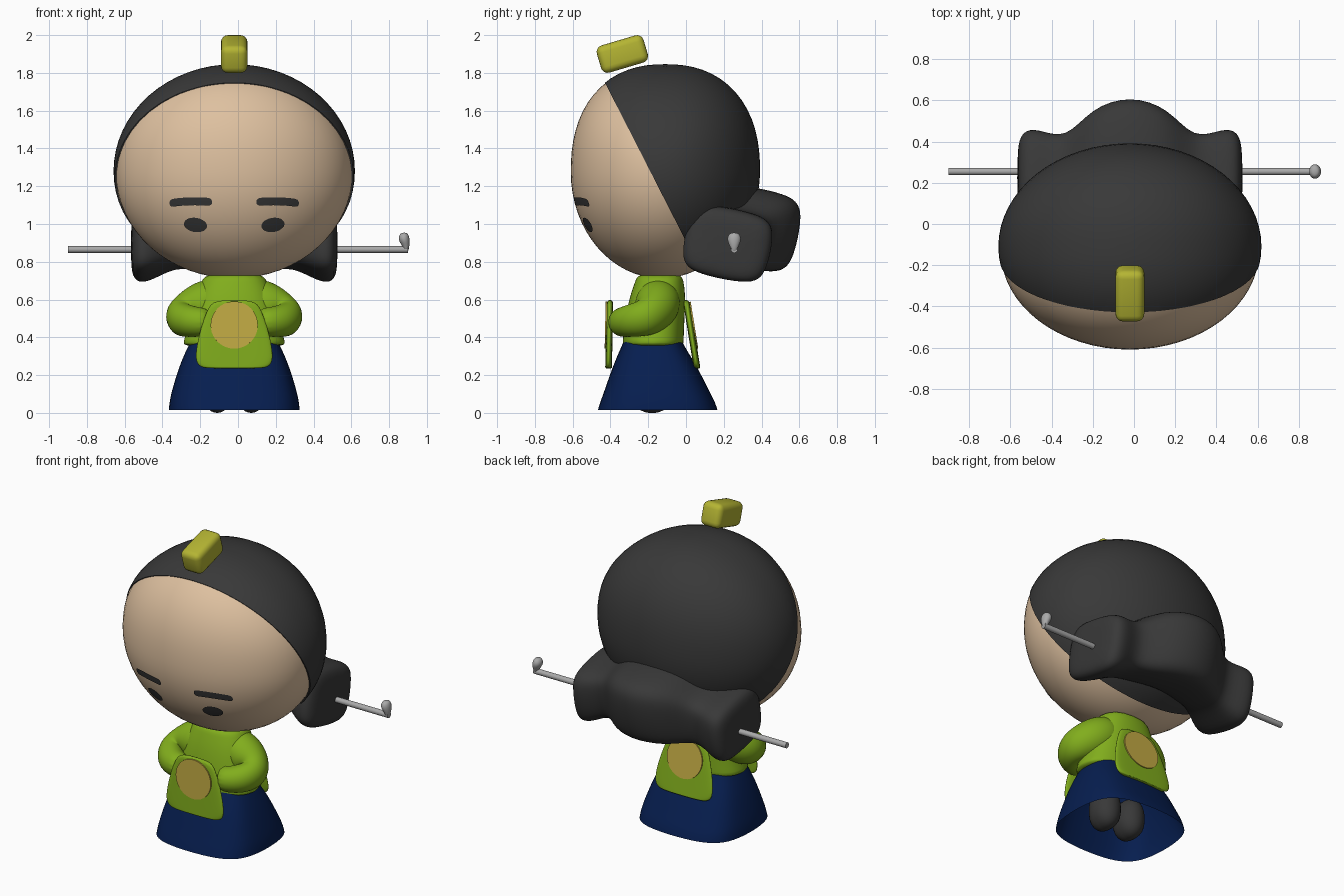
import bpy, bmesh, math
from mathutils import Vector, Matrix

cube = bpy.data.objects.get("Cube")
if cube:
    bpy.data.objects.remove(cube, do_unlink=True)

CX = -0.02                     # body axis
HEAD_C = Vector((CX, -0.13, 1.274))
HEAD_R = Vector((0.628, 0.48, 0.562))


def material(name, rgb):
    m = bpy.data.materials.new(name)
    m.use_nodes = True
    m.diffuse_color = (*rgb, 1)
    m.node_tree.nodes["Principled BSDF"].inputs["Base Color"].default_value = (*rgb, 1)
    return m


skin = material("skin", (0.73, 0.53, 0.35))
dark = material("charcoal", (0.04, 0.04, 0.04))
green = material("leaf green", (0.22, 0.42, 0.012))
blue = material("navy", (0.002, 0.013, 0.08))
gold = material("gold", (0.55, 0.41, 0.058))
olive = material("yellow ornament", (0.46, 0.46, 0.033))
steel = material("steel", (0.40, 0.40, 0.40))


def finish(name, bm, mat, subsurf=0, angle=60):
    bmesh.ops.recalc_face_normals(bm, faces=bm.faces)
    mesh = bpy.data.meshes.new(name)
    bm.to_mesh(mesh)
    bm.free()
    mesh.materials.append(mat)
    ob = bpy.data.objects.new(name, mesh)
    bpy.context.collection.objects.link(ob)
    if subsurf:
        mod = ob.modifiers.new("smooth", 'SUBSURF')
        mod.levels = mod.render_levels = subsurf
    bpy.ops.object.select_all(action='DESELECT')
    ob.select_set(True)
    bpy.context.view_layer.objects.active = ob
    if subsurf:
        bpy.ops.object.shade_smooth()
    else:
        bpy.ops.object.shade_smooth_by_angle(angle=math.radians(angle))
    return ob


def spow(v, e):
    return math.copysign(abs(v) ** e, v)


def loft(name, rings, mat, p=2.0, caps=True, n=16):
    """Skin superellipse rings, each given as (centre, u axis, v axis)."""
    bm = bmesh.new()
    rows = []
    for c, u, v in rings:
        c, u, v = Vector(c), Vector(u), Vector(v)
        angles = [2 * math.pi * i / n for i in range(n)]
        rows.append([bm.verts.new(c + u * spow(math.cos(a), 2 / p)
                                  + v * spow(math.sin(a), 2 / p)) for a in angles])
    for a, b in zip(rows, rows[1:]):
        for i in range(n):
            j = (i + 1) % n
            bm.faces.new((a[i], a[j], b[j], b[i]))
    if caps:
        bm.faces.new(rows[0])
        bm.faces.new(rows[-1])
    return finish(name, bm, mat, 2)


def blob(center, radii, q_top=2.0, q_low=2.0, seg=64):
    """Ellipsoid whose side profile may be squarer above or below its middle."""
    bm = bmesh.new()
    bmesh.ops.create_uvsphere(bm, u_segments=seg, v_segments=seg // 2, radius=1)
    for v in bm.verts:
        x, y, z = v.co
        q = q_top if z > 0 else q_low
        side = (abs(y) ** q + abs(z) ** q) ** (1 / q)
        r = 1 / math.hypot(x, side)
        v.co = Vector([c + s * k * r for c, s, k in zip(center, radii, v.co)])
    return bm


# Head, and hair shell cut along a slanted hairline
finish("head", blob(HEAD_C, HEAD_R, q_top=2.3), skin)
bm = blob((CX, -0.11, 1.28), (0.639, 0.502, 0.566), q_top=2.3)
cut = bmesh.ops.bisect_plane(bm, geom=bm.verts[:] + bm.edges[:] + bm.faces[:],
                             plane_co=(0, -0.2, 1.3), plane_no=(0, -0.89, -0.455),
                             clear_outer=True)
rim = [e for e in cut["geom_cut"] if isinstance(e, bmesh.types.BMEdge)]
bmesh.ops.edgeloop_fill(bm, edges=rim)
finish("hair", bm, dark, angle=40)


# Brows and eyes as thin patches that follow the face
def face_patch(name, x, z, w, h, k, arch, tilt, cols=16, rows=4):
    bm = bmesh.new()
    grid = []
    for i in range(cols + 1):
        s = -math.cos(math.pi * i / cols)
        line = []
        for j in range(rows + 1):
            t = 2 * j / rows - 1
            px = x + w * s
            pz = z + h * t * max(1 - abs(s) ** k, 0) ** 0.5 - arch * s * s + tilt * s
            a = (px - HEAD_C.x) / HEAD_R.x
            b = (pz - HEAD_C.z) / HEAD_R.z
            y = HEAD_C.y - HEAD_R.y * math.sqrt(1 - a * a - b * b) - 0.007
            line.append(bm.verts.new((px, y, pz)))
        grid.append(line)
    for a, b in zip(grid, grid[1:]):
        for j in range(rows):
            bm.faces.new((a[j], b[j], b[j + 1], a[j + 1]))
    bmesh.ops.remove_doubles(bm, verts=bm.verts, dist=0.0001)
    finish(name, bm, dark)


for label, s in (("left", 1), ("right", -1)):
    face_patch(label + "_brow", CX + s * 0.23, 1.12, 0.113, 0.021, 14, 0.007, -s * 0.003)
    face_patch(label + "_eye", CX + s * 0.205, 0.995, 0.061, 0.038, 2, 0, s * 0.006)

# Rolled bun behind the head: wide middle, pinched, flared ends
half = [(0.548, 0.225, 0.885, 0.14, 0.12), (0.525, 0.22, 0.89, 0.232, 0.19),
        (0.45, 0.22, 0.895, 0.245, 0.195), (0.31, 0.245, 0.93, 0.16, 0.15),
        (0.19, 0.335, 0.97, 0.225, 0.215)]
bun = [(s * x, y, z, ry, rz) for s, part in ((-1, half), (1, half[::-1])) for x, y, z, ry, rz in part]
bun.insert(len(half), (0, 0.39, 0.975, 0.233, 0.22))
loft("hair_bun", [((CX + x, y, z), (0, ry * 0.97, -ry * 0.2), (0, rz * 0.2, rz * 0.97))
                  for x, y, z, ry, rz in bun], dark, p=3.6)

# Hairpin with an upturned knob
PIN = Vector((0, 0.255, 0.865))
bm = bmesh.new()
bmesh.ops.create_cone(bm, cap_ends=True, segments=16, radius1=0.018, radius2=0.018, depth=1.8,
                      matrix=Matrix.Translation(PIN) @ Matrix.Rotation(math.pi / 2, 4, 'Y'))
finish("hairpin", bm, steel)
loft("hairpin_knob", [(PIN + Vector((x, 0, z)), (r * 0.8, 0, 0), (0, r, 0))
                      for x, z, r in ((0.89, -0.018, 0.012), (0.89, 0.015, 0.022), (0.88, 0.045, 0.037),
                                      (0.878, 0.07, 0.036), (0.88, 0.09, 0.02))], steel)

# Slanted block ornament on top of the hair
bm = bmesh.new()
bmesh.ops.create_cube(bm, size=1, matrix=Matrix.Translation((CX, -0.337, 1.9))
                      @ Matrix.Rotation(math.radians(16.5), 4, 'X')
                      @ Matrix.Diagonal((0.14, 0.258, 0.15, 1)))
bmesh.ops.bevel(bm, geom=bm.edges[:], offset=0.036, segments=4, profile=0.5, affect='EDGES')
finish("top_ornament", bm, olive, angle=50)


# Jacket and skirt from stacked horizontal rings: z, y, x radius, y radius
def stack(name, rows, mat, **kw):
    return loft(name, [((CX, y, z), (rx, 0, 0), (0, ry, 0)) for z, y, rx, ry in rows], mat, **kw)


stack("jacket", [(0.35, -0.175, 0.28, 0.165), (0.37, -0.175, 0.275, 0.165), (0.5, -0.165, 0.24, 0.16),
                 (0.62, -0.15, 0.215, 0.15), (0.70, -0.14, 0.175, 0.13), (0.74, -0.14, 0.15, 0.115)],
      green, p=2.4)
stack("skirt", [(0.385, -0.175, 0.23, 0.155), (0.35, -0.175, 0.25, 0.17), (0.25, -0.165, 0.295, 0.225),
                (0.12, -0.155, 0.335, 0.28), (0.06, -0.15, 0.348, 0.308), (0.015, -0.15, 0.352, 0.322)],
      blue, p=3.1, caps=False)

# Sleeves folded forward, rings perpendicular to the arm path
arm = [((0.06, -0.14, 0.62), 0.10), ((0.14, -0.145, 0.59), 0.125), ((0.225, -0.165, 0.54), 0.12),
       ((0.29, -0.215, 0.5), 0.1), ((0.265, -0.285, 0.49), 0.09), ((0.2, -0.335, 0.48), 0.08),
       ((0.12, -0.35, 0.48), 0.075)]
for label, s in (("left", 1), ("right", -1)):
    pts = [Vector((CX + s * x, y, z)) for (x, y, z), r in arm]
    rings = []
    for i, (c, (_, r)) in enumerate(zip(pts, arm)):
        d = (pts[min(i + 1, len(pts) - 1)] - pts[max(i - 1, 0)]).normalized()
        u = d.cross(Vector((0, 0, 1))).normalized()
        rings.append((c, u * r, u.cross(d) * r))
    loft(label + "_sleeve", rings, green)


# Hanging panels, front and back, each with a thin round badge
def panel(name, y_top, y_bottom, side):
    def y_at(z):
        return y_bottom + (y_top - y_bottom) * (z - 0.24) / 0.36
    shape = [(0.235, 0.14), (0.242, 0.185), (0.28, 0.215), (0.42, 0.19), (0.55, 0.145), (0.6, 0.11)]
    stack(name, [(z, y_at(z), rx, 0.018) for z, rx in shape], green, p=3)
    tilt = math.atan((y_bottom - y_top) / 0.36)
    bm = bmesh.new()
    bmesh.ops.create_cone(bm, cap_ends=True, segments=40, radius1=0.125, radius2=0.125, depth=0.008,
                          matrix=Matrix.Translation((CX, y_at(0.465) + side * 0.019, 0.465))
                          @ Matrix.Rotation(math.pi / 2 + tilt, 4, 'X'))
    finish(name + "_badge", bm, gold, angle=30)


panel("front_panel", -0.402, -0.41, -1)
panel("back_panel", 0.0, 0.058, 1)

# Feet under the skirt
for label, s in (("left", 1), ("right", -1)):
    finish(label + "_foot", blob((CX + s * 0.09, -0.18, 0.125), (0.088, 0.1, 0.125), 2.6, 2.6, 32), dark)
